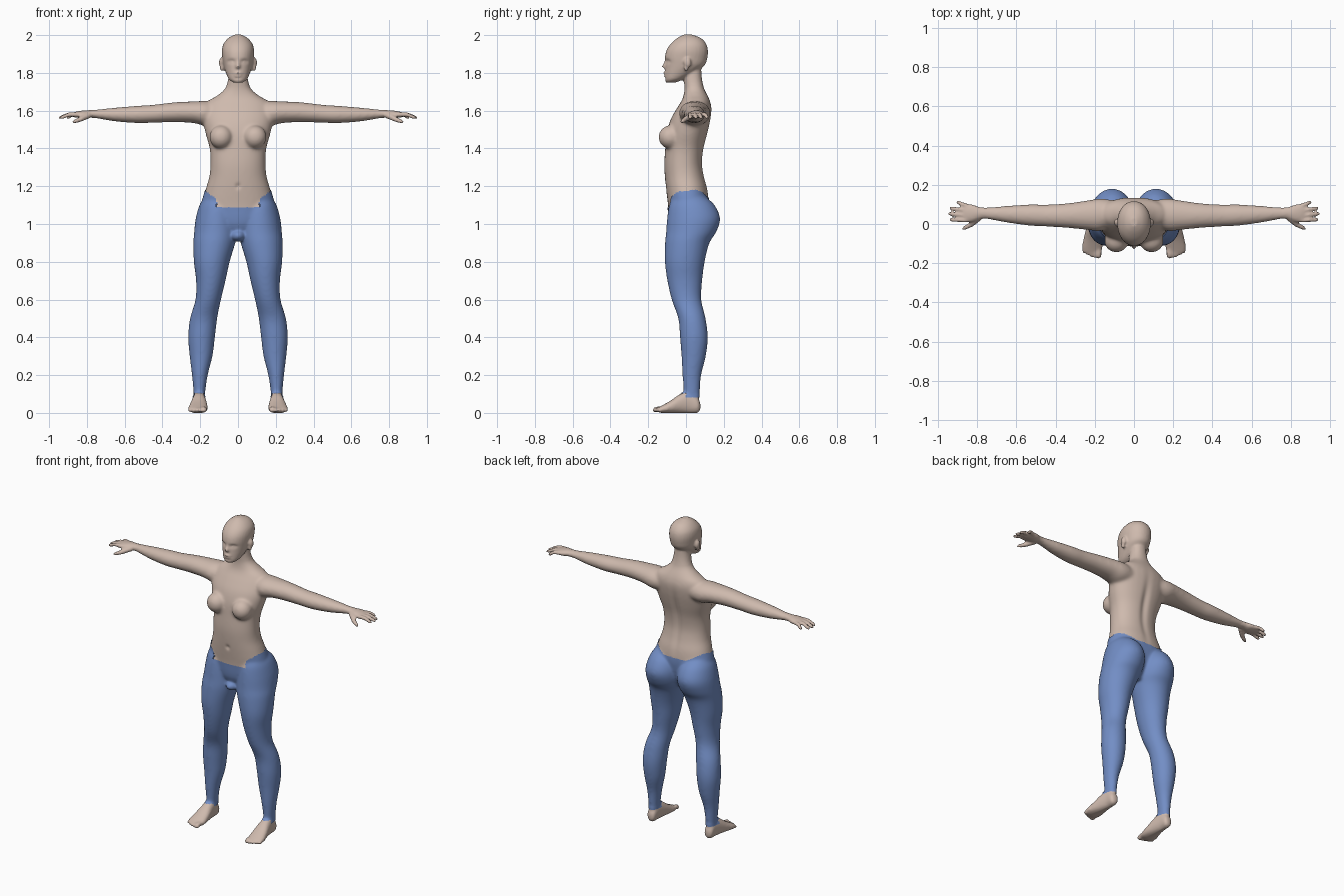
import bpy
import bmesh
from math import cos, sin, pi, exp
from mathutils import Vector

default_cube = bpy.data.objects.get("Cube")
if default_cube:
    bpy.data.objects.remove(default_cube, do_unlink=True)


def make_material(name, colour):
    material = bpy.data.materials.new(name)
    material.use_nodes = True
    material.diffuse_color = (*colour, 1)
    material.node_tree.nodes["Principled BSDF"].inputs["Base Color"].default_value = (*colour, 1)
    return material


skin = make_material("warm skin", (.62, .49, .42))
denim = make_material("blue cloth", (.17, .27, .56))
figure = bmesh.new()


def signed_power(value, power):
    return abs(value) ** power * (1 if value >= 0 else -1)


def smooth_rows(rows, steps):
    """Catmull-Rom interpolation of section rows."""
    rows = [Vector(row) for row in rows]
    result = []
    for i in range(len(rows) - 1):
        before, a, b = rows[max(i - 1, 0)], rows[i], rows[i + 1]
        after = rows[min(i + 2, len(rows) - 1)]
        for k in range(steps):
            t = k / steps
            result.append(a + (b - before) * (t / 2)
                          + (before * 2 - a * 5 + b * 4 - after) * (t * t / 2)
                          + (a * 3 - before - b * 3 + after) * (t ** 3 / 2))
    return result + [rows[-1]]


def loft(rows, place, boxiness=2.2, sides=32, steps=4):
    """Closed skin through rows of (station, low u, high u, low v, high v)."""
    rings = []
    for t, u_low, u_high, v_low, v_high in smooth_rows(rows, steps):
        ring = []
        for i in range(sides):
            angle = 2 * pi * i / sides
            u = (u_low + u_high + (u_high - u_low) * signed_power(cos(angle), 2 / boxiness)) / 2
            v = (v_low + v_high + (v_high - v_low) * signed_power(sin(angle), 2 / boxiness)) / 2
            ring.append(figure.verts.new(place(t, u, v)))
        rings.append(ring)
    for lower, upper in zip(rings, rings[1:]):
        for i in range(sides):
            j = (i + 1) % sides
            figure.faces.new((lower[i], lower[j], upper[j], upper[i]))
    figure.faces.new(rings[0][::-1])
    figure.faces.new(rings[-1])


def round_rows(stations):
    return [(t, -r, r, -r, r) for t, r in stations]


def ball(centre, radii):
    angles = [pi * i / 10 for i in range(11)]
    rows = round_rows([(-cos(a), max(sin(a), .05)) for a in angles])
    loft(rows, lambda t, u, v: [c + r * p for c, r, p in zip(centre, radii, (u, v, t))], 2, 20, 1)


def digit(points, start, end):
    """Tapered finger or toe along a bent path."""
    a, b, c = (Vector(p) for p in points)
    turn = (c - a).to_track_quat("Z", "Y")

    def place(t, u, v):
        centre = a + (b - a) * t * 2 if t < .5 else b + (c - b) * (t * 2 - 1)
        return centre + turn @ Vector((u, v, 0))

    stations = [(0, start), (.5, (start + end) / 2), (.95, end), (1.1, end * .4)]
    loft(round_rows(stations), place, 2, 12, 3)


def symmetric(rows):
    return [(z, -half, half, front, back) for z, half, front, back in rows]


def upright(z, x, y):
    return (x, y, z)


# Torso and neck
loft(symmetric([
    (.93, .04, -.05, .06), (1, .14, -.085, .1), (1.1, .185, -.095, .12),
    (1.18, .172, -.105, .115), (1.25, .152, -.112, .097), (1.32, .146, -.115, .087),
    (1.4, .15, -.11, .095), (1.48, .172, -.103, .115), (1.55, .185, -.083, .13),
    (1.61, .18, -.05, .136), (1.65, .16, -.025, .128), (1.68, .11, -.013, .115),
    (1.72, .067, -.008, .095), (1.78, .05, -.012, .083), (1.85, .045, -.01, .08),
]), upright)

# Head
loft(symmetric([
    (1.748, .022, -.104, -.06), (1.765, .047, -.112, -.015), (1.8, .064, -.112, .045),
    (1.84, .077, -.11, .098), (1.88, .083, -.112, .113), (1.92, .085, -.103, .116),
    (1.955, .076, -.08, .106), (1.985, .05, -.045, .078), (2.003, .016, -.012, .03),
]), upright, 2.1)

# Nose, lips and pelvis
digit([(0, -.104, 1.868), (0, -.112, 1.845), (0, -.119, 1.829)], .008, .011)
ball((0, -.109, 1.797), (.024, .011, .008))
ball((0, -.107, 1.785), (.021, .011, .008))
ball((0, -.05, .938), (.036, .05, .028))

leg_rows = [
    (1.14, .06, .175, -.06, .1), (1.1, .02, .2, -.085, .147),
    (1.03, .004, .22, -.096, .177), (.96, .004, .228, -.101, .157),
    (.9, .018, .232, -.107, .12), (.8, .048, .23, -.108, .095),
    (.7, .07, .218, -.095, .082), (.6, .094, .221, -.072, .077),
    (.5, .114, .25, -.037, .1), (.4, .126, .26, -.028, .112),
    (.3, .139, .252, -.02, .101), (.2, .164, .24, -.015, .077),
    (.1, .178, .231, -.008, .069), (.04, .178, .231, -.005, .07),
]
foot_rows = [
    (.076, .19, .216, .02, .05), (.062, .178, .232, .001, .08),
    (.02, .174, .236, -.002, .115), (-.03, .167, .246, -.002, .1),
    (-.08, .161, .258, -.002, .066), (-.12, .161, .264, -.001, .043),
    (-.145, .168, .259, .003, .03),
]
arm_rows = [
    (.1, 0, .12, 1.53, 1.64), (.17, -.035, .13, 1.52, 1.651),
    (.24, -.03, .12, 1.535, 1.649), (.34, -.02, .106, 1.539, 1.644),
    (.45, -.013, .099, 1.536, 1.631), (.53, -.009, .1, 1.534, 1.626),
    (.65, .007, .093, 1.543, 1.616), (.77, .027, .084, 1.562, 1.604),
    (.82, .012, .098, 1.56, 1.601), (.86, .009, .102, 1.564, 1.594),
    (.88, .02, .092, 1.568, 1.586),
]
finger_tips = [(.902, .112), (.936, .081), (.943, .052), (.936, .022)]

for side in (-1, 1):
    # Legs, feet and arms
    loft(leg_rows, lambda z, x, y: (side * x, y, z), 2)
    loft(foot_rows, lambda y, x, z: (side * x, y, z))
    loft(arm_rows, lambda x, y, z: (side * x, y, z), 2)
    # Toes, largest on the inner side
    for i in range(5):
        x, tip = .18 + i * .0185, -.171 + i * i * .0017
        size = .015 if i == 0 else .0105
        digit([(side * x, tip + .045, .021), (side * x, tip + .02, .02),
               (side * (x + .001), tip, .013)], size, size * .9)
    # Fingers and thumb
    for i, (tip_x, tip_y) in enumerate(finger_tips):
        base_y = .091 - i * .024
        middle = (side * (tip_x + .855) / 2, (base_y + tip_y) / 2, 1.579)
        digit([(side * .85, base_y, 1.579), middle, (side * tip_x, tip_y, 1.563)], .0125, .0095)
    digit([(side * .79, .034, 1.576), (side * .83, -.002, 1.556),
           (side * .868, -.022, 1.541)], .017, .01)
    # Breasts and ears
    ball((side * .09, -.085, 1.46), (.062, .061, .062))
    ball((side * .088, .008, 1.853), (.013, .02, .027))
    ball((side * .085, .001, 1.828), (.011, .012, .02))

# Fuse the parts into one continuous surface
source_mesh = bpy.data.meshes.new("source")
figure.to_mesh(source_mesh)
figure.free()
source = bpy.data.objects.new("source", source_mesh)
bpy.context.collection.objects.link(source)
remesh = source.modifiers.new("fuse", "REMESH")
remesh.mode = "VOXEL"
remesh.voxel_size = .007
graph = bpy.context.evaluated_depsgraph_get()
body_mesh = bpy.data.meshes.new_from_object(source.evaluated_get(graph))
bpy.data.objects.remove(source, do_unlink=True)

surface = bmesh.new()
surface.from_mesh(body_mesh)


def relax(verts, rounds):
    for _ in range(rounds):
        bmesh.ops.smooth_vert(surface, verts=verts, factor=.5,
                              use_axis_x=True, use_axis_y=True, use_axis_z=True)


relax(surface.verts[:], 1)
relax([v for v in surface.verts if abs(v.co.x) < .76 and .1 < v.co.z < 1.73], 9)


def dent(centre, spread, depth):
    """Push the surface along y with a soft elliptical falloff."""
    for v in surface.verts:
        if abs(v.co.z - centre[2]) < spread[2] * 3:
            distance = sum(((p - c) / s) ** 2 for p, c, s in zip(v.co, centre, spread))
            v.co.y += depth * exp(-distance)


# Eye sockets, eyelids, mouth line, navel and spine groove
for side in (-1, 1):
    dent((side * .034, -.1, 1.86), (.02, .05, .011), .012)
    dent((side * .034, -.095, 1.857), (.011, .04, .006), -.006)
dent((0, -.11, 1.791), (.022, .03, .004), .005)
dent((0, -.11, 1.772), (.025, .03, .006), .004)
dent((0, -.11, 1.2), (.012, .03, .014), .008)
dent((0, .12, 1.38), (.022, .05, .16), -.014)


# Uneven waistband and trouser hem
def waist_height(x, y):
    if y < .02:
        return 1.09 if abs(x) < .112 else min(1.18, 1.1 + (abs(x) - .07) * .75)
    return 1.138 if abs(x) < .075 else min(1.18, 1.12 + (abs(x) - .05) * .55)


def covered(face, margin=0):
    x, y, z = face.calc_center_median()
    hem = .1 if y < 0 else .082
    return abs(x) < .4 and hem + margin < z < waist_height(x, y) - margin


def finish(name, mesh_data, material, unwanted, offset=0):
    bmesh.ops.recalc_face_normals(mesh_data, faces=mesh_data.faces[:])
    faces = [f for f in mesh_data.faces if unwanted(f)]
    bmesh.ops.delete(mesh_data, geom=faces, context="FACES")
    mesh_data.normal_update()
    for v in mesh_data.verts:
        v.co += v.normal * offset
    for face in mesh_data.faces:
        face.smooth = True
    mesh = bpy.data.meshes.new(name)
    mesh_data.to_mesh(mesh)
    mesh_data.free()
    mesh.materials.append(material)
    bpy.context.collection.objects.link(bpy.data.objects.new(name, mesh))


cloth = surface.copy()
finish("body", surface, skin, lambda f: covered(f, .02))
finish("trousers", cloth, denim, lambda f: not covered(f), .004)
bpy.data.meshes.remove(body_mesh)
